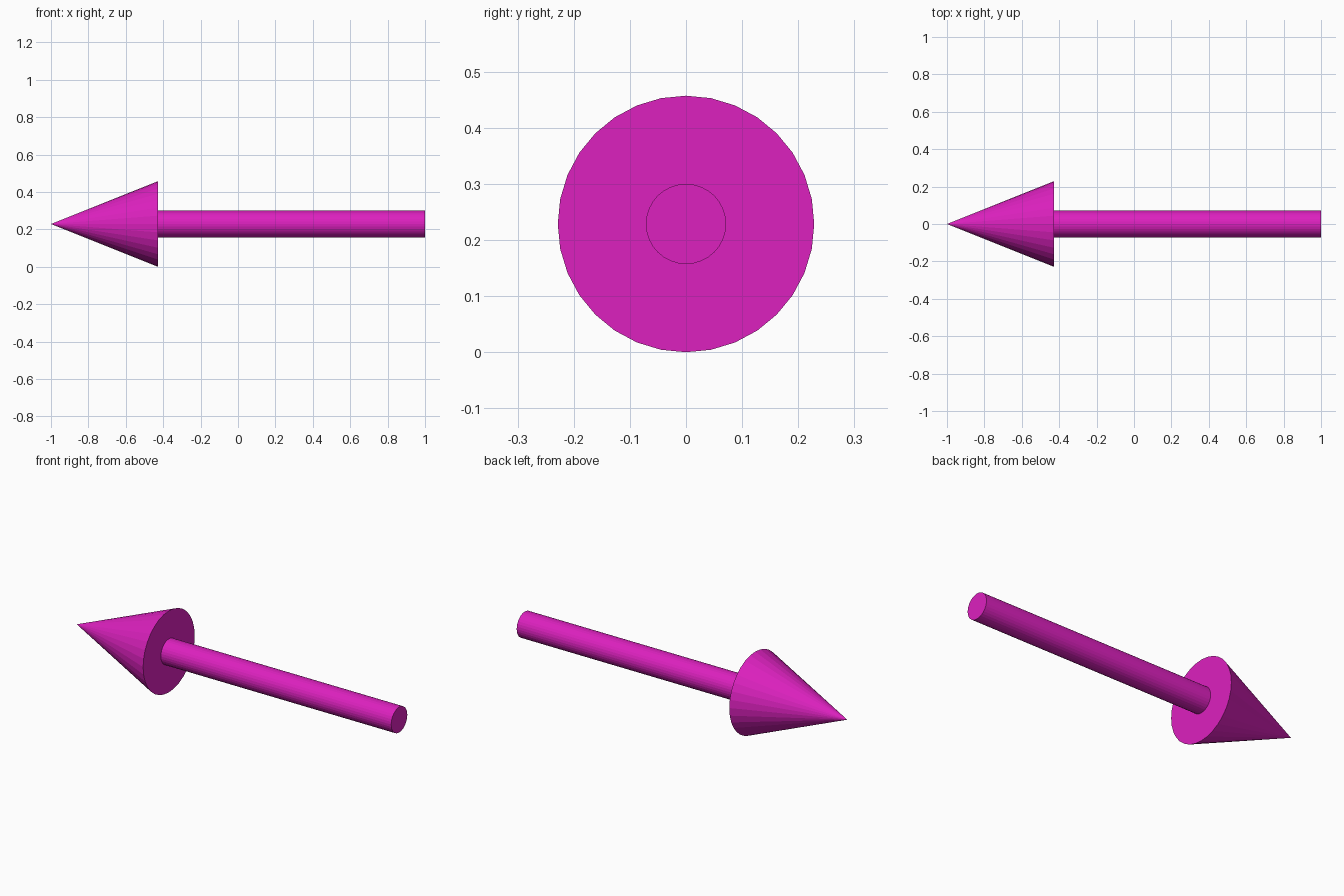
import bpy, bmesh, math
from mathutils import Matrix

if "Cube" in bpy.data.objects:
    bpy.data.objects.remove(bpy.data.objects["Cube"])

SIDES = 32
UNIT = 2 / 3.5            # head length; shaft is 2.5 units long
HEAD_R = 0.4 * UNIT
SHAFT_R = 0.125 * UNIT
JOIN_X = -1 + UNIT        # where the head meets the shaft

mat = bpy.data.materials.new("magenta")
mat.diffuse_color = (0.72, 0.015, 0.52, 1)
mat.use_nodes = True
mat.node_tree.nodes["Principled BSDF"].inputs["Base Color"].default_value = mat.diffuse_color


def tapered_part(name, x_start, x_end, r_start, r_end):
    """Capped cone or cylinder lying along x, from x_start to x_end."""
    bm = bmesh.new()
    place = (Matrix.Translation(((x_start + x_end) / 2, 0, HEAD_R))
             @ Matrix.Rotation(math.pi / 2, 4, 'Y'))
    bmesh.ops.create_cone(bm, cap_ends=True, segments=SIDES, radius1=r_start,
                          radius2=r_end, depth=x_end - x_start, matrix=place)
    bmesh.ops.remove_doubles(bm, verts=bm.verts, dist=1e-5)
    bmesh.ops.recalc_face_normals(bm, faces=bm.faces)
    mesh = bpy.data.meshes.new(name)
    bm.to_mesh(mesh)
    bm.free()
    mesh.materials.append(mat)
    obj = bpy.data.objects.new(name, mesh)
    bpy.context.collection.objects.link(obj)
    return obj


# Pointed head and round shaft
tapered_part("arrow_head", -1, JOIN_X, 0, HEAD_R)
tapered_part("arrow_shaft", JOIN_X, 1, SHAFT_R, SHAFT_R)
